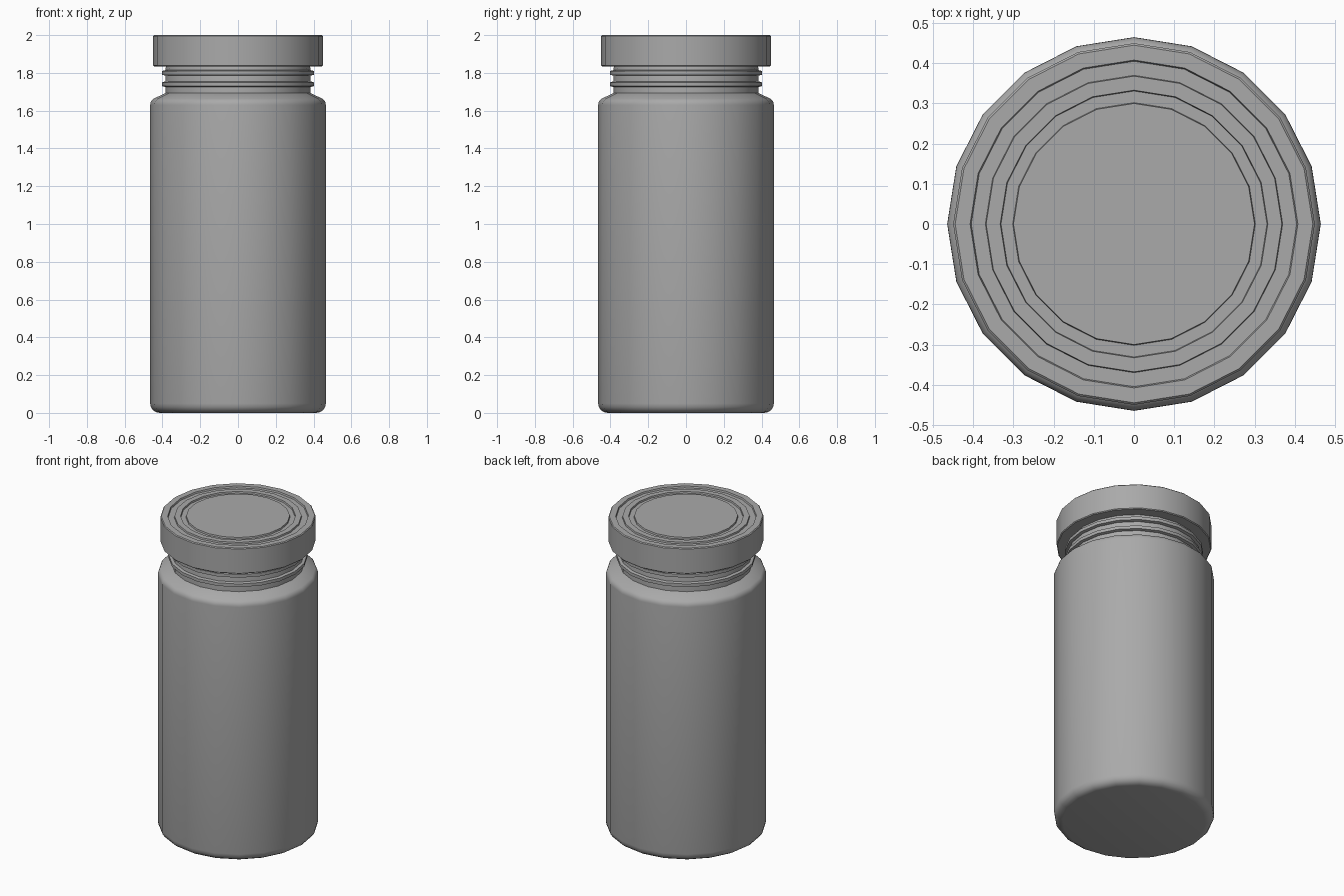
import bpy, bmesh, math

SIDES = 20

cube = bpy.data.objects.get("Cube")
if cube:
    bpy.data.objects.remove(cube, do_unlink=True)

# Single grey finish
grey = bpy.data.materials.new("plain grey")
grey.use_nodes = True
colour = (0.4, 0.4, 0.4, 1)
grey.diffuse_color = colour
grey.node_tree.nodes["Principled BSDF"].inputs["Base Color"].default_value = colour


def lathe(name, profile):
    """Revolve (radius, height) points, listed bottom to top, and cap both ends."""
    bm = bmesh.new()
    rings = []
    for r, z in profile:
        rings.append([bm.verts.new((r * math.cos(a), r * math.sin(a), z))
                      for a in (math.tau * i / SIDES for i in range(SIDES))])
    for low, high in zip(rings, rings[1:]):
        for i in range(SIDES):
            j = (i + 1) % SIDES
            bm.faces.new((low[i], low[j], high[j], high[i]))
    bm.faces.new(rings[0][::-1])
    bm.faces.new(rings[-1])
    mesh = bpy.data.meshes.new(name)
    bm.to_mesh(mesh)
    bm.free()
    mesh.materials.append(grey)
    obj = bpy.data.objects.new(name, mesh)
    bpy.context.collection.objects.link(obj)
    bpy.ops.object.select_all(action="DESELECT")
    obj.select_set(True)
    bpy.context.view_layer.objects.active = obj
    bpy.ops.object.shade_smooth_by_angle(angle=math.radians(35))
    return obj


def arc(r, z, size, start, end, steps=4):
    """Rounded corner points around a centre, angles in degrees."""
    angles = [math.radians(start + (end - start) * i / steps) for i in range(steps + 1)]
    return [(r + size * math.cos(a), z + size * math.sin(a)) for a in angles]


# Jar body with rounded base and sloping shoulder
lathe("jar_body", arc(0.415, 0.05, 0.05, -90, 0)
      + arc(0.425, 1.63, 0.04, 0, 55) + [(0.38, 1.695), (0.36, 1.70)])

# Neck running up into the lid
lathe("neck", [(0.385, 1.69), (0.385, 1.82), (0.375, 1.85)])

# Thread ridges around the neck
for n, z in enumerate((1.74, 1.80)):
    lathe(f"thread_ridge_{n + 1}",
          [(0.38, z - 0.016), (0.402, z - 0.010), (0.402, z + 0.010), (0.38, z + 0.016)])

# Lid with two shallow ring grooves in its top
TOP, GROOVE = 2.0, 1.99
lathe("lid", [(0.445, 1.835), (0.45, 1.84), (0.45, 1.995), (0.445, TOP),
              (0.408, TOP), (0.405, GROOVE), (0.37, GROOVE), (0.368, TOP),
              (0.333, TOP), (0.331, GROOVE), (0.302, GROOVE), (0.30, TOP)])
